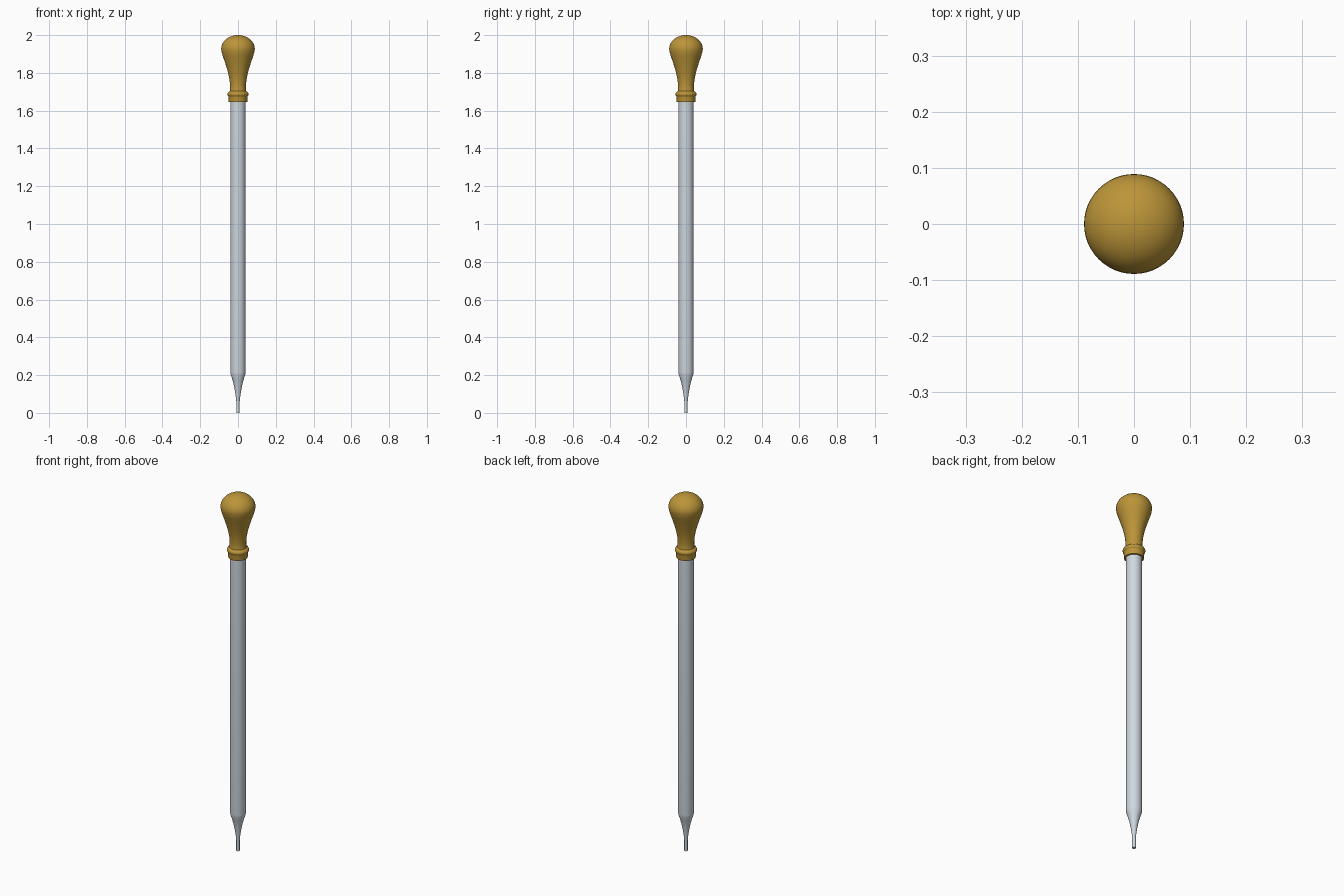
import bpy, math

if "Cube" in bpy.data.objects:
    bpy.data.objects.remove(bpy.data.objects["Cube"])

def material(name, rgb):
    m = bpy.data.materials.new(name)
    m.diffuse_color = (*rgb, 1)
    m.use_nodes = True
    m.node_tree.nodes["Principled BSDF"].inputs["Base Color"].default_value = m.diffuse_color
    return m

def lathe(name, profile, mat, sides=48, closed=False):
    """Revolve (radius, z) points about the z axis; radius 0 becomes a pole."""
    verts, rings, faces = [], [], []
    for r, z in profile:
        n = 1 if r == 0 else sides
        rings.append(range(len(verts), len(verts) + n))
        for i in range(n):
            a = 2 * math.pi * i / sides
            verts.append((r * math.cos(a), r * math.sin(a), z))
    pairs = list(zip(rings, rings[1:]))
    if closed:
        pairs.append((rings[-1], rings[0]))
    for lo, hi in pairs:
        for i in range(sides):
            j = (i + 1) % sides
            f = [lo[i % len(lo)], lo[j % len(lo)], hi[j % len(hi)], hi[i % len(hi)]]
            faces.append(list(dict.fromkeys(f)))
    mesh = bpy.data.meshes.new(name)
    mesh.from_pydata(verts, [], faces)
    mesh.materials.append(mat)
    ob = bpy.data.objects.new(name, mesh)
    bpy.context.collection.objects.link(ob)
    bpy.ops.object.select_all(action='DESELECT')
    ob.select_set(True)
    bpy.context.view_layer.objects.active = ob
    bpy.ops.object.shade_smooth_by_angle(angle=math.radians(35))
    return ob

glass = material("pale_glass", (0.62, 0.69, 0.74))
rubber = material("amber_rubber", (0.50, 0.30, 0.04))

# Glass tube: hollow, drawn to a fine tip
lathe("glass_tube", [
    (0.005, 0.0), (0.009, 0.0), (0.009, 0.06), (0.011, 0.08), (0.016, 0.115),
    (0.023, 0.15), (0.031, 0.18), (0.039, 0.204), (0.040, 0.215), (0.040, 1.70),
    (0.033, 1.70), (0.033, 0.22), (0.018, 0.15), (0.005, 0.07)], glass, closed=True)

# Rubber bulb with collar and bead; the dome is an elliptical arc
dome = [(0.089 * math.cos(t), 1.927 + 0.073 * math.sin(t))
        for t in (math.pi / 2 * i / 12 for i in range(12))]
bead = [(0.047 + 0.009 * math.cos(t), 1.687 + 0.012 * math.sin(t))
        for t in (-1.2 + 2.5 * i / 8 for i in range(9))]
lathe("rubber_bulb", [(0.040, 1.645), (0.049, 1.645), (0.050, 1.650), (0.050, 1.675)] + bead + [
    (0.044, 1.703), (0.042, 1.715), (0.042, 1.735), (0.045, 1.765), (0.051, 1.795),
    (0.060, 1.828), (0.071, 1.862), (0.080, 1.888), (0.086, 1.908)] + dome + [(0, 2.0)], rubber)
